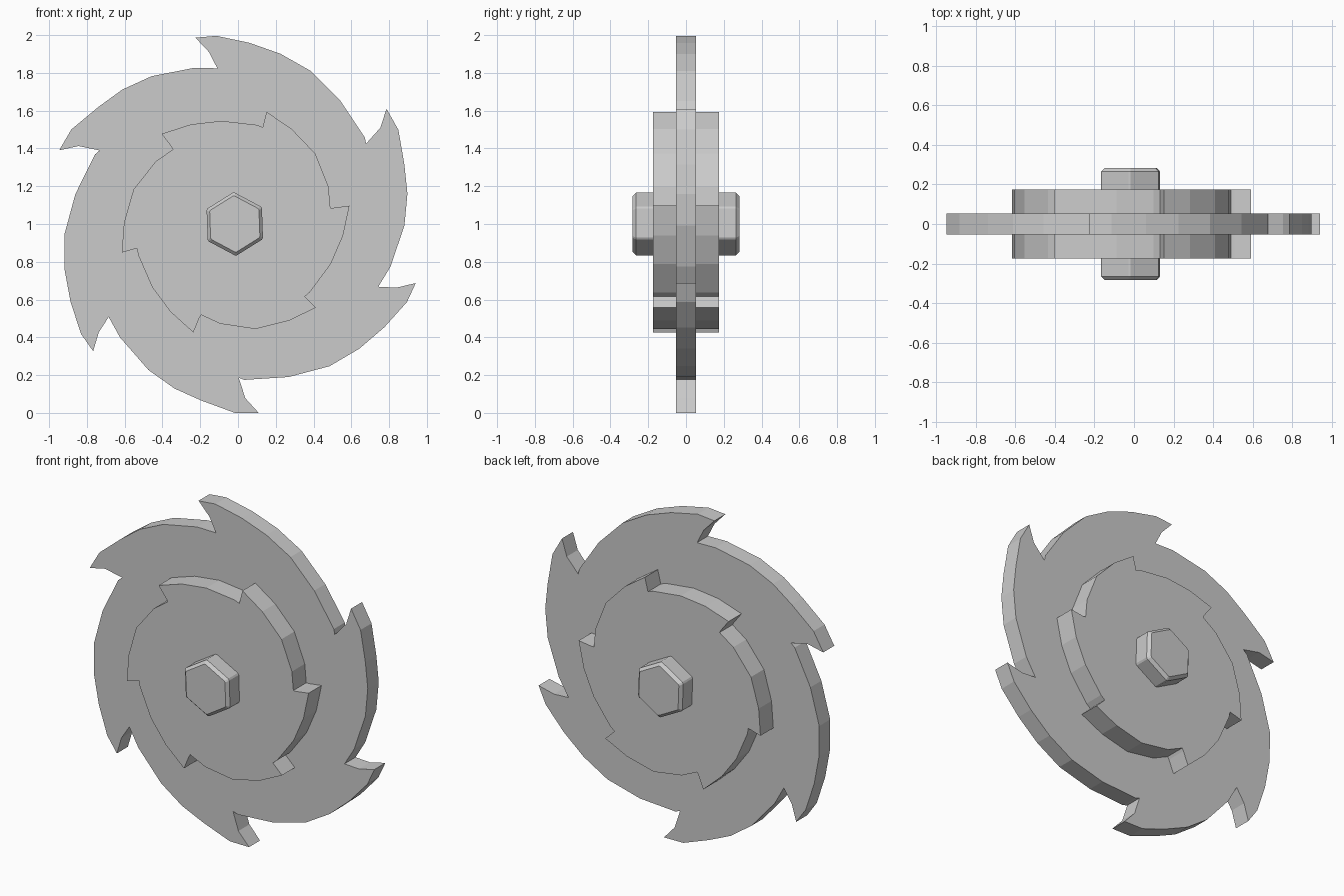
import bpy, bmesh
from math import sin, cos, pi, radians

if "Cube" in bpy.data.objects:
    bpy.data.objects.remove(bpy.data.objects["Cube"])

CX, CZ = -0.017, 1.0  # hub centre in the front plane

# One third of each toothed outline (two teeth), relative to the hub, clockwise
BLADE = [(-.208, .986), (-.097, .996), (.078, .959), (.242, .901), (.401, .811),
         (.559, .652), (.689, .457), (.695, .425), (.771, .510), (.803, .610),
         (.866, .499), (.898, .314), (.914, .160), (.898, -.009), (.824, -.226),
         (.760, -.332), (.856, -.337)]
PLATE = [(.168, .594), (.300, .504), (.427, .372), (.496, .197), (.506, .086),
         (.524, .086), (.607, .097), (.573, -.062), (.508, -.212), (.397, -.362),
         (.370, -.384)]


def repeat(points, count):
    """Repeat an outline section clockwise around the hub."""
    out = []
    for k in range(count):
        a = -2 * pi * k / count
        out += [(x * cos(a) - z * sin(a), x * sin(a) + z * cos(a)) for x, z in points]
    return out


def loft(name, outline, rings):
    """Build a capped solid along y from (y, scale) rings of one outline."""
    bm = bmesh.new()
    loops = [[bm.verts.new((CX + x * s, y, CZ + z * s)) for x, z in outline]
             for y, s in rings]
    n = len(outline)
    for a, b in zip(loops, loops[1:]):
        for i in range(n):
            j = (i + 1) % n
            bm.faces.new((a[i], a[j], b[j], b[i]))
    bm.faces.new(loops[0])
    bm.faces.new(loops[-1][::-1])
    bmesh.ops.recalc_face_normals(bm, faces=bm.faces)
    mesh = bpy.data.meshes.new(name)
    bm.to_mesh(mesh)
    bm.free()
    obj = bpy.data.objects.new(name, mesh)
    bpy.context.collection.objects.link(obj)
    return obj


# Large saw blade
loft("outer_blade", repeat(BLADE, 3), [(-.052, 1), (.052, 1)])

# Thicker toothed plate, standing out on both sides
loft("inner_plate", repeat(PLATE, 3), [(-.174, 1), (.174, 1)])

# Hexagonal axle bolt with chamfered corners and ends
corner = [(.166 * cos(radians(d)), .166 * sin(radians(d))) for d in (94, 90)]
loft("axle_bolt", repeat(corner, 6),
     [(-.282, .89), (-.264, 1), (.264, 1), (.282, .89)])
